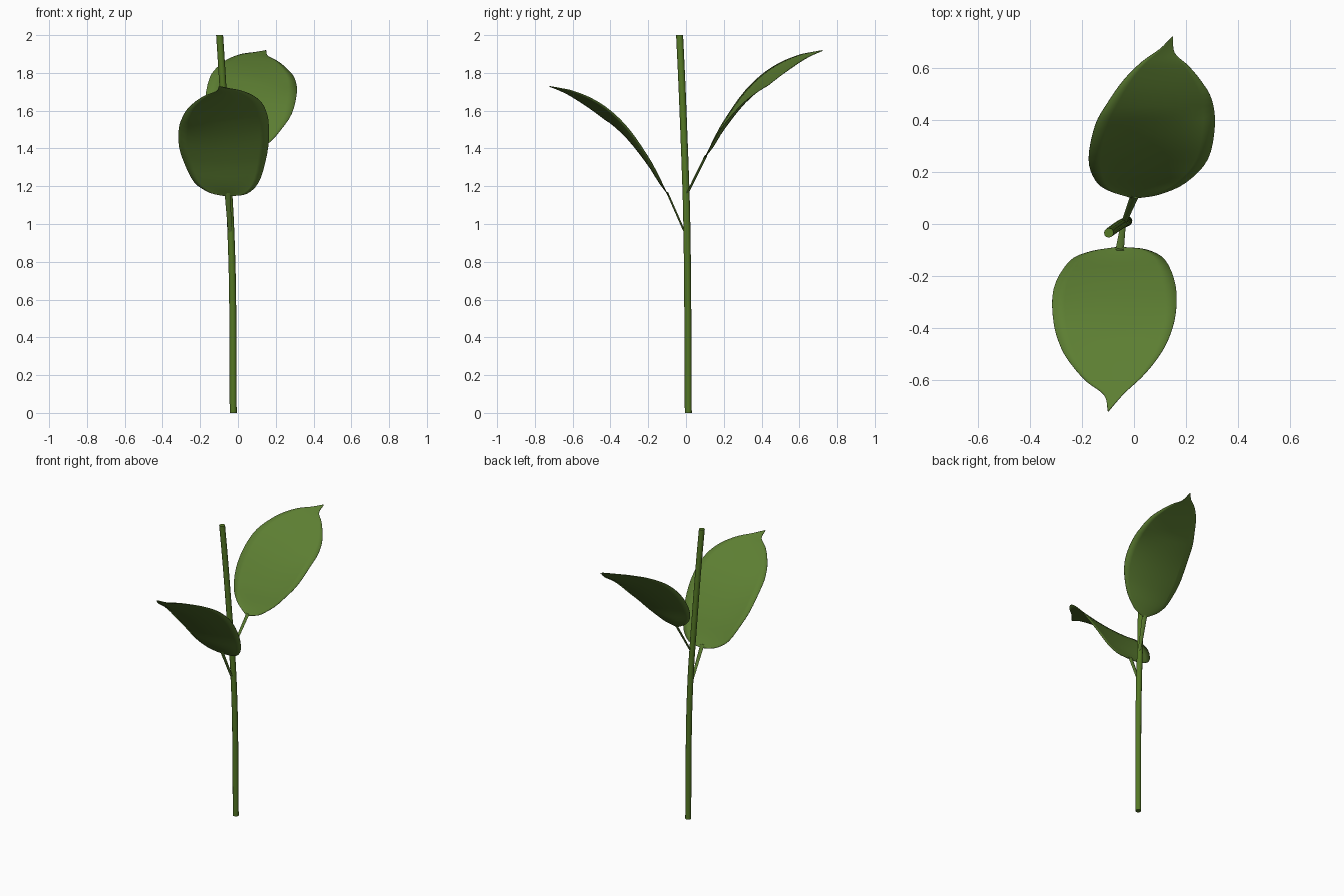
import bpy, bmesh
from mathutils import Vector

if "Cube" in bpy.data.objects:
    bpy.data.objects.remove(bpy.data.objects["Cube"])


def material(name, rgb):
    m = bpy.data.materials.new(name)
    m.diffuse_color = (*rgb, 1)
    m.use_nodes = True
    m.node_tree.nodes["Principled BSDF"].inputs["Base Color"].default_value = m.diffuse_color
    return m


LEAF = material("leaf green", (0.108, 0.208, 0.032))
STEM = material("stem green", (0.088, 0.185, 0.018))


def finish(name, bm, mat, angle):
    bmesh.ops.recalc_face_normals(bm, faces=bm.faces)
    me = bpy.data.meshes.new(name)
    bm.to_mesh(me)
    bm.free()
    ob = bpy.data.objects.new(name, me)
    bpy.context.collection.objects.link(ob)
    me.materials.append(mat)
    bpy.ops.object.select_all(action='DESELECT')
    ob.select_set(True)
    bpy.context.view_layer.objects.active = ob
    bpy.ops.object.shade_smooth_by_angle(angle=angle)
    return ob


def smooth_path(pts, sub):
    """Catmull-Rom curve through the points."""
    p = [Vector(q) for q in pts]
    p = [2 * p[0] - p[1]] + p + [2 * p[-1] - p[-2]]
    out = []
    for i in range(1, len(p) - 2):
        a, b, c, d = p[i - 1:i + 3]
        for k in range(sub):
            t = k / sub
            out.append(0.5 * (2 * b + (c - a) * t + (2 * a - 5 * b + 4 * c - d) * t * t
                              + (3 * b - a - 3 * c + d) * t ** 3))
    return out + [p[-2]]


def tube(name, rings, mat):
    bm = bmesh.new()
    loops = [[bm.verts.new(v) for v in r] for r in rings]
    n = len(loops[0])
    for a, b in zip(loops, loops[1:]):
        for i in range(n):
            bm.faces.new((a[i], a[(i + 1) % n], b[(i + 1) % n], b[i]))
    bm.faces.new(loops[0][::-1])
    bm.faces.new(loops[-1])
    return finish(name, bm, mat, 0.9)


def ellipse(centre, u, v, n):
    from math import cos, sin, tau
    return [centre + u * cos(tau * i / n) + v * sin(tau * i / n) for i in range(n)]


# Side profile shared by the leaves: distance from stem, upper z, lower z
PROFILE = [(.08, 1.33, 1.33), (.10, 1.352, 1.352), (.15, 1.455, 1.415), (.2, 1.545, 1.49),
           (.3, 1.69, 1.61), (.4, 1.79, 1.705), (.5, 1.855, 1.785), (.6, 1.895, 1.855),
           (.66, 1.908, 1.89), (.73, 1.921, 1.921)]
PROFILE = smooth_path(PROFILE, 6)


def heights(d):
    for a, b in zip(PROFILE, PROFILE[1:]):
        if d <= b.x:
            q = a.lerp(b, (d - a.x) / (b.x - a.x))
            return q.y, q.z
    return PROFILE[-1].y, PROFILE[-1].z


def leaf(name, high_edge, low_edge, drop, low_end):
    """Sheet between two outline edges, cupped at the base and rolled at the tip."""
    bm = bmesh.new()
    hi = smooth_path([(x, y, 0) for x, y in high_edge], 4)
    lo = smooth_path([(x, y, 0) for x, y in low_edge], 4)
    cols, rows = 10, []
    for i, (a, b) in enumerate(zip(hi, lo)):
        s = i / (len(hi) - 1)
        k = min(1, max(0, (s - 0.15) / 0.35))
        far = 1 - (1 - low_end) * k          # low edge height share
        mid = 0.05 + 0.35 * k                # midrib height share
        row = []
        for j in range(cols + 1):
            t = j / cols
            h = (1 - t) * (1 - 2 * t) + 4 * t * (1 - t) * mid + t * (2 * t - 1) * far
            p = a.lerp(b, t)
            up, dn = heights(abs(p.y))
            row.append(bm.verts.new((p.x, p.y, dn + (up - dn) * h - drop)))
        rows.append(row)
    for r, q in zip(rows, rows[1:]):
        for j in range(cols):
            bm.faces.new((r[j], r[j + 1], q[j + 1], q[j]))
    ob = finish(name, bm, LEAF, 1.0)
    mod = ob.modifiers.new("thickness", 'SOLIDIFY')
    mod.thickness, mod.offset = 0.003, 0
    return ob


# Gently leaning stem
spine = smooth_path([(-.025, .012, 0), (-.028, .009, .6), (-.037, .005, .95),
                     (-.05, -.001, 1.2), (-.078, -.02, 1.7), (-.097, -.034, 2)], 3)
tube("stem", [ellipse(p, Vector((.0185, 0, 0)), Vector((0, .0185, 0)), 12) for p in spine], STEM)


# Flat leaf stalks
def stalk(name, a, b):
    a, b = Vector(a), Vector(b)
    d = (b - a).normalized()
    side = d.cross(Vector((0, 0, 1))).normalized()
    thick = side.cross(d)
    tube(name, [ellipse(a.lerp(b, t), side * w, thick * .005, 8)
                for t, w in ((0, .010), (.5, .013), (1, .016))], LEAF)


stalk("back_leaf_stalk", (-.038, .008, 1.165), (.001, .106, 1.362))
stalk("front_leaf_stalk", (-.042, -.004, .95), (-.055, -.1, 1.168))

# Leaves
leaf("back_leaf",
     [(-.012, .101), (-.10, .13), (-.15, .17), (-.175, .25), (-.15, .38),
      (-.10, .47), (-.04, .555), (.03, .625), (.10, .675), (.147, .722)],
     [(.012, .10), (.10, .115), (.20, .16), (.285, .25), (.312, .38),
      (.30, .48), (.26, .55), (.21, .61), (.157, .66), (.15, .722)], 0, 0)
leaf("front_leaf",
     [(-.043, -.09), (.05, -.10), (.12, -.14), (.16, -.235), (.16, -.35),
      (.13, -.45), (.085, -.525), (.03, -.59), (-.04, -.655), (-.098, -.722)],
     [(-.067, -.09), (-.17, -.107), (-.25, -.145), (-.31, -.25), (-.31, -.38),
      (-.28, -.48), (-.235, -.55), (-.18, -.61), (-.115, -.66), (-.101, -.722)], .19, .15)
